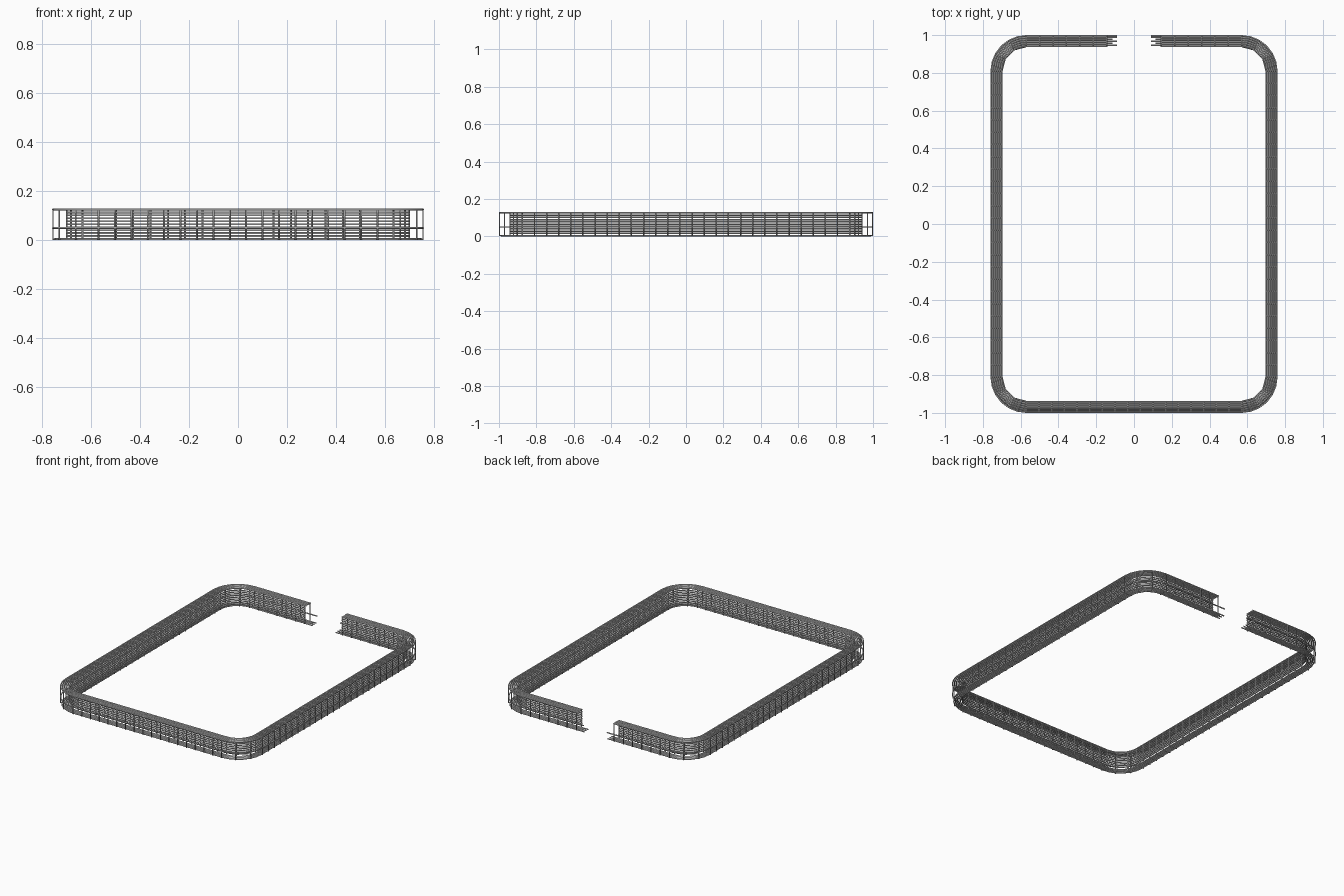
import bpy
from math import sin, cos, pi
from mathutils import Vector

cube = bpy.data.objects.get("Cube")
if cube:
    bpy.data.objects.remove(cube)

# Corner centres, inner and outer bend radii, height and wire thickness
CX, CY = 0.57, 0.81
WIRE = 0.004
R_IN, R_OUT = 0.13, 0.19 - WIRE
HEIGHT = 0.13
LOW, HIGH = WIRE, HEIGHT - WIRE
STEP = 0.066

steel = bpy.data.materials.new("grey steel")
steel.use_nodes = True
GREY = (0.6, 0.6, 0.6, 1)
steel.diffuse_color = GREY
steel.node_tree.nodes["Principled BSDF"].inputs["Base Color"].default_value = GREY

CORNERS = [(Vector((CX, CY)), 0), (Vector((CX, -CY)), 1),
           (Vector((-CX, -CY)), 2), (Vector((-CX, CY)), 3)]


def stations(end, segments, step=None):
    """Core points with outward directions, from one side of the gap to the other."""
    result = []

    def straight(a, b, normal):
        count = max(1, round((b - a).length / step)) if step else 1
        for i in range(count + 1):
            result.append((a.lerp(b, i / count), normal))

    previous = Vector((end, CY))
    normal = Vector((0, 1))
    for centre, quarter in CORNERS:
        straight(previous, centre, normal)
        for i in range(1, segments + 1):
            angle = pi / 2 * (1 - quarter - i / segments)
            normal = Vector((cos(angle), sin(angle)))
            if i < segments:
                result.append((centre, normal))
        previous = centre
    straight(previous, Vector((-end, CY)), normal)
    return result


def place(station, radius, z):
    core, normal = station
    p = core + normal * radius
    return (p.x, p.y, z)


def wires(name, paths, cyclic=False):
    """Make one mesh object of round wires that follow the given paths."""
    curve = bpy.data.curves.new(name, "CURVE")
    curve.dimensions = "3D"
    curve.bevel_depth = WIRE
    curve.bevel_resolution = 5
    curve.use_fill_caps = True
    for path in paths:
        spline = curve.splines.new("POLY")
        spline.points.add(len(path) - 1)
        for point, co in zip(spline.points, path):
            point.co = (*co, 1)
        spline.use_cyclic_u = cyclic
    temp = bpy.data.objects.new(name, curve)
    bpy.context.collection.objects.link(temp)
    bpy.context.view_layer.update()
    graph = bpy.context.evaluated_depsgraph_get()
    mesh = bpy.data.meshes.new_from_object(temp.evaluated_get(graph))
    bpy.data.objects.remove(temp)
    mesh.materials.clear()
    mesh.materials.append(steel)
    mesh.shade_smooth()
    obj = bpy.data.objects.new(name, mesh)
    bpy.context.collection.objects.link(obj)


def loop(end, radius, z, segments=6):
    return [place(s, radius, z) for s in stations(end, segments)]


def spread(a, b, count):
    return [a + (b - a) * i / (count - 1) for i in range(count)]


# Lengthwise wires of the open channel
wires("top_wires", [loop(0.14, r, HIGH) for r in spread(R_IN, R_OUT, 6)])
wires("inner_wall_wires", [loop(0.14, R_IN, z, 3) for z in spread(LOW, HIGH, 11)[1:-1]])
wires("bottom_wires", [loop(0.115 if i % 2 else 0.09, r, LOW)
                       for i, r in enumerate(spread(R_IN + 0.006, R_OUT - 0.008, 5))])
wires("outer_rail", [loop(0.09, R_OUT, 0.05)])

# Cross ribs: a closed rectangle of wire around the channel at each station
section = [(R_OUT, LOW), (R_IN, LOW), (R_IN, HIGH), (R_OUT, HIGH)]
wires("cross_ribs", [[place(s, r, z) for r, z in section]
                     for s in stations(0.145, 3, STEP)], cyclic=True)
